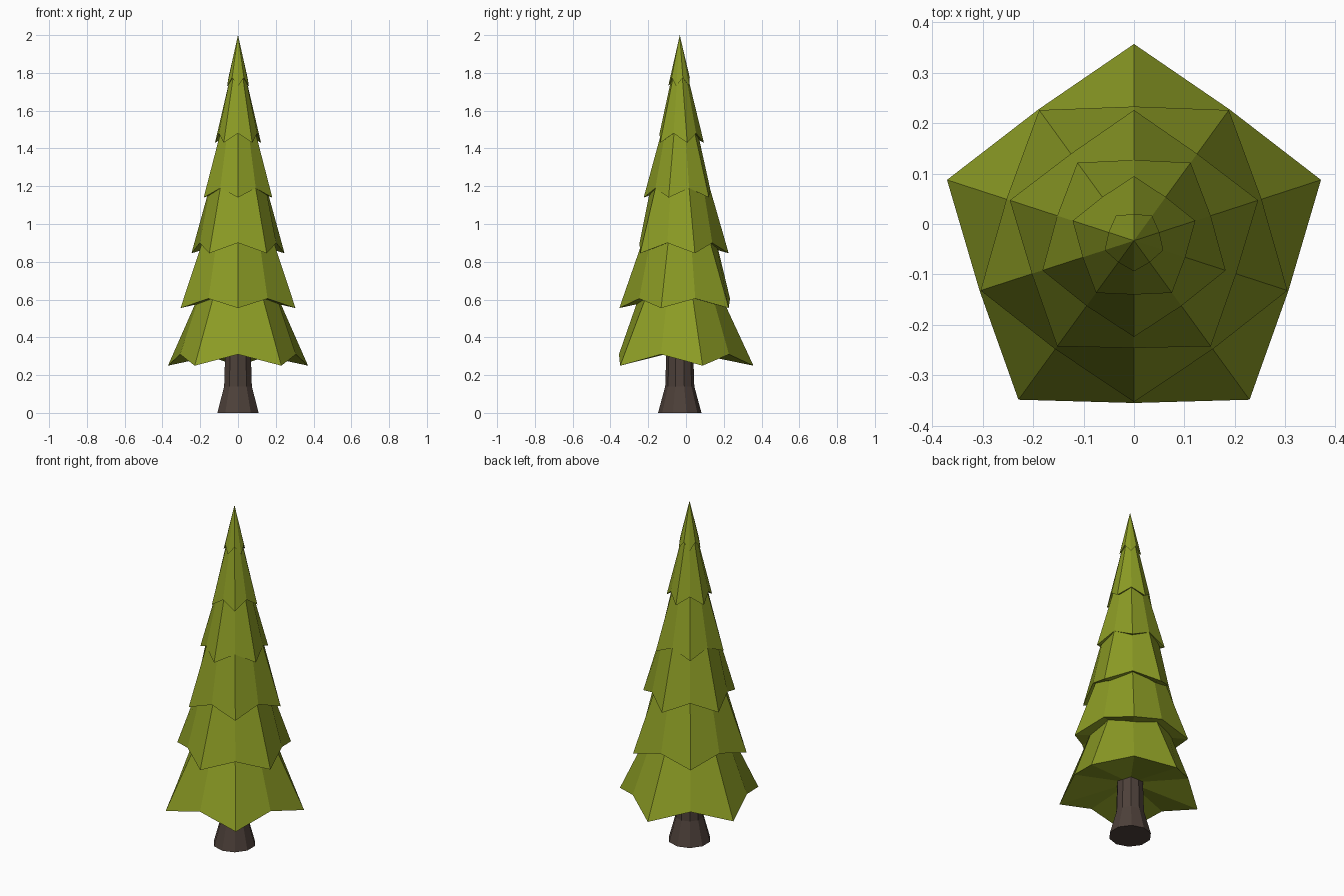
import bpy, bmesh, math

if "Cube" in bpy.data.objects:
    bpy.data.objects.remove(bpy.data.objects["Cube"])

CY = -0.033   # trunk axis in y
SIDES = 10


def material(name, rgb):
    m = bpy.data.materials.new(name)
    m.diffuse_color = (*rgb, 1)
    m.use_nodes = True
    m.node_tree.nodes["Principled BSDF"].inputs["Base Color"].default_value = m.diffuse_color
    return m


green = material("needles", (0.26, 0.33, 0.018))
brown = material("bark", (0.075, 0.052, 0.042))


def ring(bm, outer, inner, turn):
    """Ten points alternating between two (radius, z) pairs."""
    pts = []
    for i in range(SIDES):
        r, z = inner if i % 2 else outer
        a = turn + i * math.tau / SIDES
        pts.append(bm.verts.new((r * math.cos(a), CY + r * math.sin(a), z)))
    return pts


def bridge(bm, a, b):
    for i in range(SIDES):
        j = (i + 1) % SIDES
        bm.faces.new((a[i], a[j], b[j], b[i]))


def fan(bm, loop, z):
    c = bm.verts.new((0, CY, z))
    for i in range(SIDES):
        bm.faces.new((loop[i], loop[(i + 1) % SIDES], c))


def finish(bm, name, mat):
    bmesh.ops.recalc_face_normals(bm, faces=bm.faces[:])
    me = bpy.data.meshes.new(name)
    bm.to_mesh(me)
    bm.free()
    me.materials.append(mat)
    bpy.context.collection.objects.link(bpy.data.objects.new(name, me))


# Trunk with flared foot
bm = bmesh.new()
loops = [ring(bm, p, p, math.pi / 2) for p in ((0.115, 0), (0.077, 0.14), (0.07, 0.36))]
bridge(bm, loops[0], loops[1])
bridge(bm, loops[1], loops[2])
bm.faces.new(loops[0])
bm.faces.new(loops[2])
finish(bm, "trunk", brown)

# Branch tiers: drooping tip, notch between tips, top ring (radius, z)
tiers = [
    ((0.390, 0.25), (0.322, 0.31), (0.200, 0.66)),
    ((0.320, 0.555), (0.266, 0.605), (0.183, 0.95)),
    ((0.259, 0.845), (0.213, 0.90), (0.145, 1.24)),
    ((0.191, 1.14), (0.160, 1.19), (0.085, 1.53)),
    ((0.128, 1.43), (0.107, 1.48), (0.038, 1.80)),
    ((0.061, 1.73), (0.053, 1.775), (0, 2.0)),
]
for k, (tip, notch, top) in enumerate(tiers):
    bm = bmesh.new()
    # every second tier is turned so its tips cover the notches below
    turn = math.pi / 2 * (1 if k % 2 == 0 else -1)
    rim = ring(bm, tip, notch, turn)
    fan(bm, rim, notch[1] + 0.02)
    if top[0]:
        upper = ring(bm, top, top, turn)
        bridge(bm, rim, upper)
        bm.faces.new(upper)
    else:
        fan(bm, rim, top[1])
    finish(bm, f"branch_tier_{k + 1}", green)
